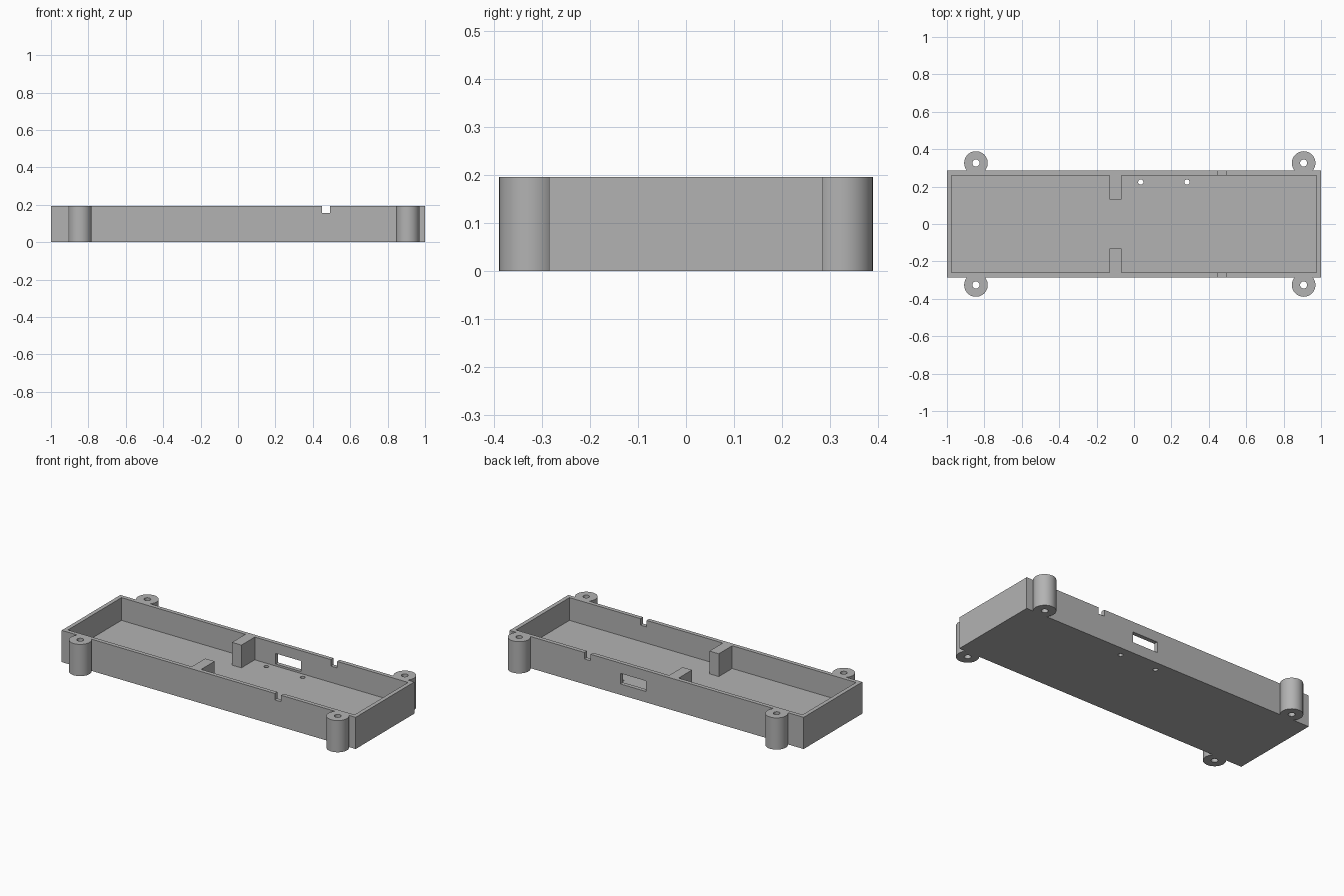
import bpy

if "Cube" in bpy.data.objects:
    bpy.data.objects.remove(bpy.data.objects["Cube"], do_unlink=True)

L, W, H = 1.0, 0.285, 0.195      # half length, half width, height
WALL, FLOOR = 0.025, 0.055
POST_X, POST_Y = (-0.845, 0.907), 0.326

grey = bpy.data.materials.new("plain grey")
grey.use_nodes = True
grey.diffuse_color = (0.45, 0.45, 0.45, 1)
grey.node_tree.nodes["Principled BSDF"].inputs["Base Color"].default_value = (0.45, 0.45, 0.45, 1)


def box(name, x0, x1, y0, y1, z0, z1):
    bpy.ops.mesh.primitive_cube_add(size=1, location=((x0 + x1) / 2, (y0 + y1) / 2, (z0 + z1) / 2))
    ob = bpy.context.object
    ob.name = name
    ob.scale = (x1 - x0, y1 - y0, z1 - z0)
    bpy.ops.object.transform_apply(location=True, rotation=False, scale=True)
    return ob


def cylinder(name, x, y, r, z0, z1, sides=48):
    bpy.ops.mesh.primitive_cylinder_add(vertices=sides, radius=r, depth=z1 - z0,
                                        location=(x, y, (z0 + z1) / 2))
    ob = bpy.context.object
    ob.name = name
    bpy.ops.object.transform_apply(location=True, rotation=False, scale=True)
    return ob


def combine(target, tool, operation):
    mod = target.modifiers.new(tool.name, 'BOOLEAN')
    mod.operation, mod.solver, mod.object = operation, 'EXACT', tool
    bpy.context.view_layer.objects.active = target
    bpy.ops.object.modifier_apply(modifier=mod.name)
    bpy.data.objects.remove(tool, do_unlink=True)


# Open tray
tray = box("enclosure_base", -L, L, -W, W, 0, H)

# Round screw posts on the long walls
for x in POST_X:
    for side in (-1, 1):
        combine(tray, cylinder("screw_post", x, side * POST_Y, 0.063, 0, H), 'UNION')

combine(tray, box("cavity", -L + WALL, L - WALL, -W + WALL, W - WALL, FLOOR, 1), 'DIFFERENCE')

# Divider tabs and cable notches, one on each long wall
for side in (-1, 1):
    y0, y1 = sorted((side * 0.13, side * (W - WALL / 2)))
    combine(tray, box("divider_tab", -0.132, -0.068, y0, y1, FLOOR / 2, H), 'UNION')
    y0, y1 = sorted((side * 0.24, side * 0.3))
    combine(tray, box("cable_notch", 0.45, 0.492, y0, y1, 0.155, 1), 'DIFFERENCE')

# Port window in the back wall
combine(tray, box("port_window", 0.074, 0.246, 0.24, 0.3, 0.067, 0.132), 'DIFFERENCE')

# Screw holes through the posts and the floor
for x in POST_X:
    for side in (-1, 1):
        combine(tray, cylinder("post_hole", x, side * POST_Y, 0.019, -1, 1, 32), 'DIFFERENCE')
for x in (0.036, 0.283):
    combine(tray, cylinder("floor_hole", x, 0.224, 0.014, -1, 1, 24), 'DIFFERENCE')

tray.data.materials.clear()
tray.data.materials.append(grey)
bpy.ops.object.select_all(action='DESELECT')
tray.select_set(True)
bpy.context.view_layer.objects.active = tray
bpy.ops.object.shade_smooth_by_angle()
